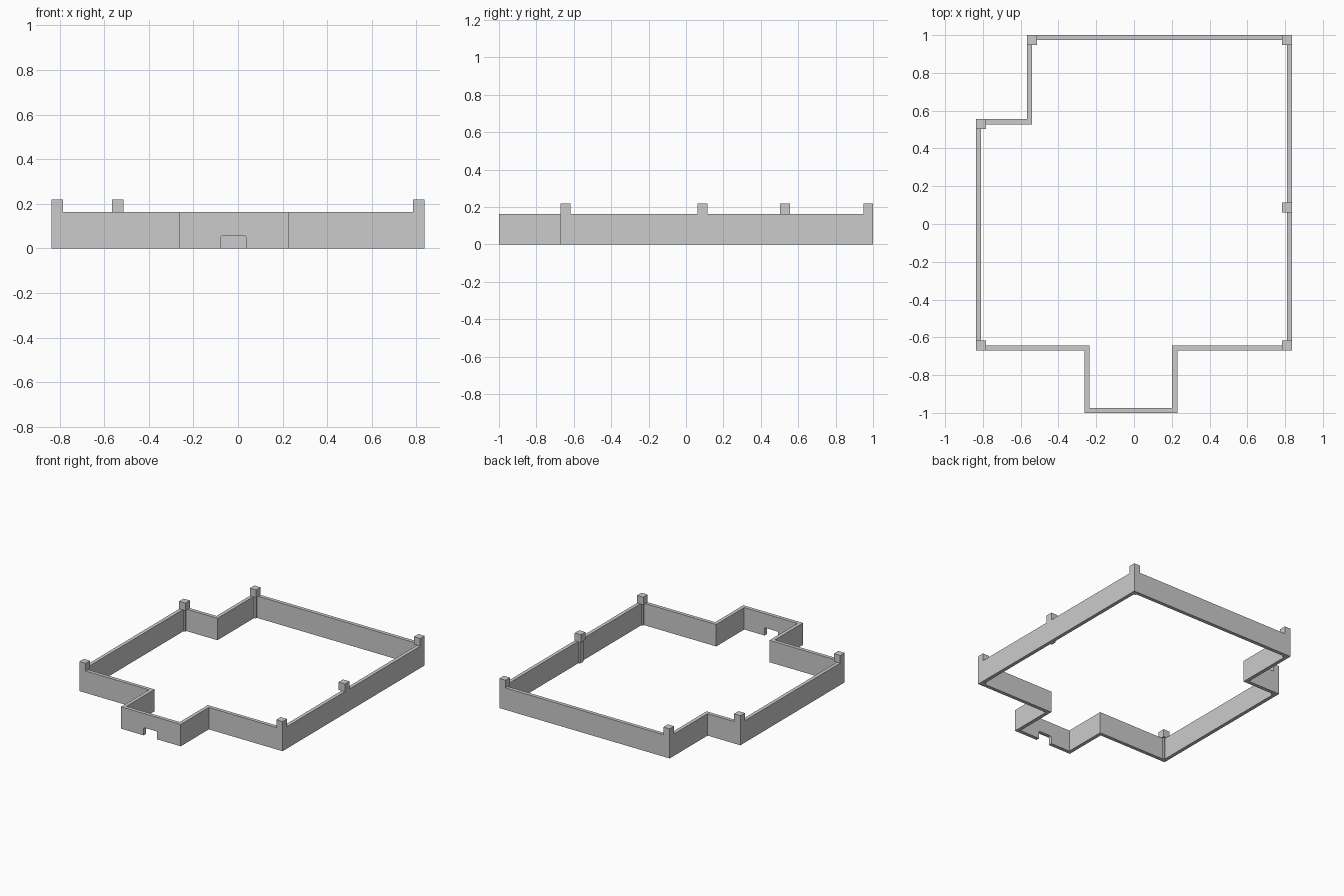
import bpy, bmesh
from mathutils import Vector

if "Cube" in bpy.data.objects:
    bpy.data.objects.remove(bpy.data.objects["Cube"])

WALL_T, WALL_H = 0.027, 0.163
CAP, SHAFT, TOP = 0.052, 0.040, 0.22


def finish(name, bm):
    bmesh.ops.recalc_face_normals(bm, faces=bm.faces)
    mesh = bpy.data.meshes.new(name)
    bm.to_mesh(mesh)
    bm.free()
    obj = bpy.data.objects.new(name, mesh)
    bpy.context.collection.objects.link(obj)
    return obj


def add_box(bm, lo, hi):
    lo, hi = Vector(lo), Vector(hi)
    verts = bmesh.ops.create_cube(bm, size=1)["verts"]
    for v in verts:
        v.co = (lo + hi) / 2 + v.co * (hi - lo)


# Perimeter wall: counter-clockwise footprint, mitred inward and raised
outer = [Vector(p) for p in (
    (-0.836, -0.67), (-0.263, -0.67), (-0.263, -1), (0.229, -1), (0.229, -0.67),
    (0.836, -0.67), (0.836, 1), (-0.566, 1), (-0.566, 0.555), (-0.836, 0.555))]
n = len(outer)


def inward(i):
    d = (outer[(i + 1) % n] - outer[i]).normalized()
    return Vector((-d.y, d.x)) * WALL_T


inner = [outer[i] + inward(i - 1) + inward(i) for i in range(n)]
bm = bmesh.new()
rings = [[bm.verts.new((p.x, p.y, z)) for p in path]
         for path, z in ((outer, 0), (outer, WALL_H), (inner, WALL_H), (inner, 0))]
for k in range(4):
    a, b = rings[k], rings[(k + 1) % 4]
    for i in range(n):
        j = (i + 1) % n
        bm.faces.new((a[i], a[j], b[j], b[i]))
wall = finish("perimeter_wall", bm)

# Front gateway with slightly rounded upper corners
bm = bmesh.new()
add_box(bm, (-0.076, -1.05, -0.1), (0.035, -0.93, 0.058))
edges = [e for e in bm.edges if all(v.co.z > 0 for v in e.verts)
         and abs(e.verts[0].co.y - e.verts[1].co.y) > 0.05]
bmesh.ops.bevel(bm, geom=edges, offset=0.008, segments=3, profile=0.5, affect='EDGES')
cutter = finish("gateway_cutter", bm)
cutter.hide_render = True
cutter.hide_viewport = True
cut = wall.modifiers.new("gateway", 'BOOLEAN')
cut.operation = 'DIFFERENCE'
cut.solver = 'EXACT'
cut.object = cutter


# Posts: slim shaft inside the wall, wider cap flush with the outer faces
def post(name, x, y, sx, sy):
    bm = bmesh.new()
    for size, z0, z1 in ((SHAFT, 0, WALL_H), (CAP, WALL_H, TOP)):
        spans = []
        for c, s in ((x, sx), (y, sy)):
            a, b = (c, c + s * size) if s else (c - size / 2, c + size / 2)
            spans.append((min(a, b), max(a, b)))
        (x0, x1), (y0, y1) = spans
        add_box(bm, (x0, y0, z0), (x1, y1, z1))
    finish(name, bm)


# Anchor corner and inward direction of each post (0 = centred on the wall)
post("front_left_post", -0.836, -0.67, 1, 1)
post("front_right_post", 0.836, -0.67, -1, 1)
post("middle_right_post", 0.836, 0.088, -1, 0)
post("back_right_post", 0.836, 1, -1, -1)
post("back_middle_post", -0.566, 1, 1, -1)
post("back_left_post", -0.836, 0.555, 1, -1)
